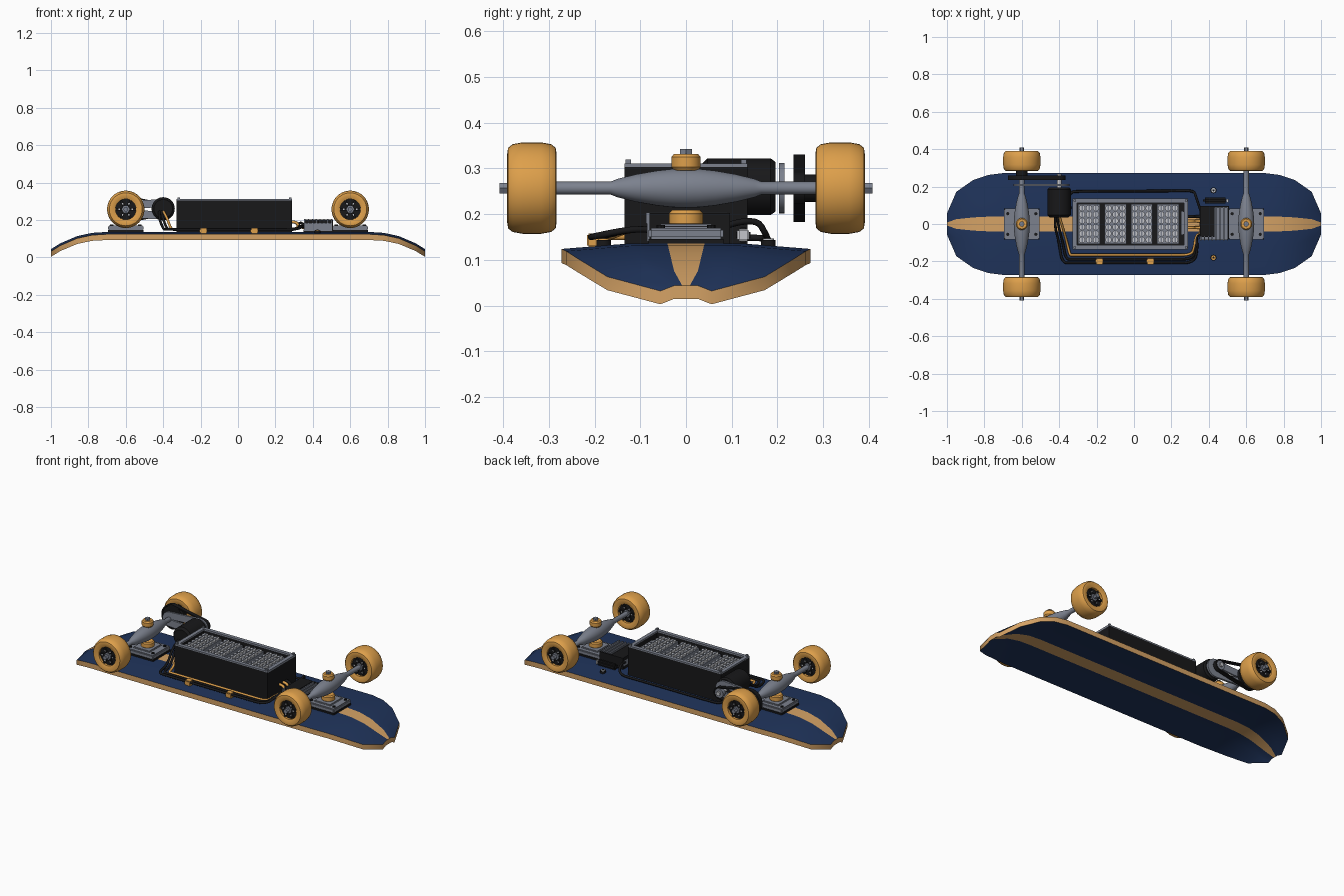
import bpy, bmesh, math
from mathutils import Matrix, Vector

cube = bpy.data.objects.get("Cube")
if cube:
    bpy.data.objects.remove(cube, do_unlink=True)

def material(name, *rgb):
    m = bpy.data.materials.new(name)
    m.use_nodes = True
    m.diffuse_color = (*rgb, 1)
    m.node_tree.nodes["Principled BSDF"].inputs["Base Color"].default_value = (*rgb, 1)
    return m

NAVY = material("navy grip", .014, .034, .105)
WOOD = material("light wood", .66, .36, .13)
ORANGE = material("amber rubber", .73, .35, .07)
GREY = material("blue grey metal", .2, .22, .27)
BLACK = material("black plastic", .009, .009, .01)
LIGHT = material("pale steel", .55, .56, .59)

def finish(name, bm, *mats):
    bmesh.ops.recalc_face_normals(bm, faces=bm.faces)
    mesh = bpy.data.meshes.new(name)
    bm.to_mesh(mesh)
    bm.free()
    for m in mats:
        mesh.materials.append(m)
    ob = bpy.data.objects.new(name, mesh)
    bpy.context.collection.objects.link(ob)
    bpy.ops.object.select_all(action='DESELECT')
    ob.select_set(True)
    bpy.context.view_layer.objects.active = ob
    bpy.ops.object.shade_smooth_by_angle(angle=math.radians(35))

def add_box(bm, x, y, z):
    """Box from (min, max) ranges."""
    size = [b - a for a, b in (x, y, z)]
    mid = [(a + b) / 2 for a, b in (x, y, z)]
    place = Matrix.Translation(mid) @ Matrix.Diagonal((*size, 1))
    return bmesh.ops.create_cube(bm, size=1, matrix=place)["verts"]

def box(name, x, y, z, mat, bevel=0):
    bm = bmesh.new()
    add_box(bm, x, y, z)
    if bevel:
        bmesh.ops.bevel(bm, geom=bm.edges[:], offset=bevel, segments=2, affect='EDGES')
    finish(name, bm, mat)

def bridge(bm, a, b):
    for i in range(len(a)):
        bm.faces.new((a[i - 1], a[i], b[i], b[i - 1]))

def lathe(name, profile, loc, mat, axis='Y', segs=32, closed=False):
    """Revolve (radius, height) points about the axis through loc."""
    bm = bmesh.new()
    rings = []
    for r, h in profile:
        turn = [(r * math.cos(a), r * math.sin(a)) for a in
                (math.tau * i / segs for i in range(segs))]
        rings.append([bm.verts.new(Vector(loc) + Vector((c, h, s) if axis == 'Y' else (c, s, h)))
                      for c, s in turn])
    for a, b in zip(rings, rings[1:]):
        bridge(bm, a, b)
    if closed:
        bridge(bm, rings[-1], rings[0])
    else:
        bm.faces.new(rings[0])
        bm.faces.new(rings[-1])
    finish(name, bm, mat)

def rod(name, r, h0, h1, loc, mat, axis='Y', segs=24):
    lathe(name, [(r, h0), (r, h1)], loc, mat, axis, segs)

def link(name, xa, ra, xb, rb, z, y0, y1, mat, wall):
    """Band wrapped round two circles, extruded in y."""
    bm = bmesh.new()
    loops = []
    for inset, y in ((0, y0), (0, y1), (wall, y1), (wall, y0)):
        ends = ((xa, ra - inset, .5), (xb, rb - inset, -.5))
        loops.append([bm.verts.new((x + r * math.cos(a), y, z + r * math.sin(a)))
                      for x, r, k in ends for a in (math.pi * (k + i / 16) for i in range(17))])
    for i in range(4):
        bridge(bm, loops[i - 1], loops[i])
    finish(name, bm, mat)

def cable(name, pts, r, mat):
    cu = bpy.data.curves.new(name, 'CURVE')
    cu.dimensions = '3D'
    cu.bevel_depth, cu.bevel_resolution, cu.resolution_u = r, 2, 6
    sp = cu.splines.new('NURBS')
    sp.points.add(len(pts) - 1)
    for p, co in zip(sp.points, pts):
        p.co = (*co, 1)
    sp.use_endpoint_u, sp.order_u = True, 3
    cu.materials.append(mat)
    bpy.context.collection.objects.link(bpy.data.objects.new(name, cu))

# Deck: stations along x, flat middle with edges that dip, stripe along the centre
half = [(0, .272), (.35, .272), (.7, .272), (.78, .262), (.86, .235), (.95, .172), (1, .056)]
bm = bmesh.new()
rows = []
for x, w in [(-x, w) for x, w in half[:0:-1]] + half:
    t = max(0, (abs(x) - .7) / .3)
    rows.append([[bm.verts.new((x, w * f, .105 - .09 * t ** 2.3 + thick - (.012 if abs(f) == 1 else 0)))
                  for f in (-1, -.45, -.15, .15, .45, 1)] for thick in (.031 - .002 * t, 0)])
for a, b in zip(rows, rows[1:]):
    for k in (0, 1):
        for i in range(5):
            f = bm.faces.new((a[k][i], a[k][i + 1], b[k][i + 1], b[k][i]))
            f.material_index = int(i == 2)
    for i in (0, 5):
        bm.faces.new((a[0][i], a[1][i], b[1][i], b[0][i])).material_index = 1
for top, low in (rows[0], rows[-1]):
    for i in range(5):
        bm.faces.new((top[i], top[i + 1], low[i + 1], low[i])).material_index = 1
finish("deck", bm, NAVY, WOOD)

# Trucks and wheels
AX = .257
for sx, end in ((-1, "right"), (1, "left")):
    x = .6 * sx
    box(end + "_riser_pad", (x - .094, x + .094), (-.082, .082), (.13, .146), BLACK)
    box(end + "_baseplate", (x - .094, x + .094), (-.082, .082), (.145, .17), GREY, .005)
    box(end + "_baseplate_step", (x - .055, x + .055), (-.06, .06), (.168, .178), GREY, .004)
    for dx in (-.075, .075):
        for y in (-.055, .055):
            rod(end + "_mount_bolt", .009, .165, .176, (x + dx, y, 0), BLACK, 'Z', 8)
    side = [(.014, .29), (.014, .165), (.02, .15), (.03, .11), (.038, .065), (.042, .03)]
    lathe(end + "_hanger", side + [(.043, 0)] + [(r, -h) for r, h in side[::-1]], (x, 0, AX), GREY)
    rod(end + "_axle", .009, -.408, .408, (x, 0, AX), GREY)
    for part, z, r in (("lower", .172, .037), ("upper", .295, .032)):
        lathe(f"{end}_{part}_bushing", [(r - .006, z), (r, z + .008), (r, z + .03),
                                        (r - .006, z + .037)], (x, 0, 0), ORANGE, 'Z')
    rod(end + "_kingpin_nut", .015, .328, .343, (x, 0, 0), GREY, 'Z', 6)
    for sy in (-1, 1):
        c = (x, .337 * sy, AX)
        lip = [(.055, -.046), (.075, -.054), (.088, -.052), (.096, -.042), (.1, -.02)]
        lathe(end + "_wheel", lip + [(r, -h) for r, h in lip[::-1]], c, ORANGE, segs=40, closed=True)
        rod(end + "_hub", .056, -.032, .032, c, BLACK)
        rod(end + "_hub_bearing", .02, -.044, .044, c, GREY)
        rod(end + "_axle_nut", .013, -.012, .012, (x, .396 * sy, AX), GREY, segs=6)
        spokes, bolts = bmesh.new(), bmesh.new()
        for i in range(6):
            for bm, r, h, w in ((spokes, (.018, .054), .042, .006), (bolts, (.03, .038), .044, .004)):
                turn = Matrix.Translation(c) @ Matrix.Rotation(i * math.tau / 6, 4, 'Y')
                bmesh.ops.transform(bm, matrix=turn, verts=add_box(bm, r, (-h, h), (-w, w)))
        finish(end + "_hub_spokes", spokes, BLACK)
        finish(end + "_hub_bolts", bolts, LIGHT)

# Motor drive
lathe("motor", [(.05, .035), (.062, .047), (.062, .185), (.054, .196)], (-.4, 0, .26), BLACK)
link("motor_mount", -.6, .043, -.4, .055, AX, .203, .215, GREY, .0425)
link("drive_belt", -.6, .074, -.4, .035, AX, .235, .26, BLACK, .007)
rod("wheel_pulley", .066, .238, .257, (-.6, 0, AX), BLACK)
rod("pulley_collar", .03, .255, .29, (-.6, 0, AX), BLACK)
rod("motor_pulley", .027, .236, .259, (-.4, 0, AX), GREY)
rod("motor_shaft", .012, .19, .268, (-.4, 0, AX), LIGHT)

# Battery case: tray, rim and cell modules
case, rim = bmesh.new(), bmesh.new()
add_box(case, (-.328, .29), (-.135, .135), (.13, .262))
for bm, t, z in ((case, .005, (.25, .303)), (rim, .011, (.3, .311))):
    for s in (-1, 1):
        y, x = s * (.135 - t), -.019 + s * (.309 - t)
        add_box(bm, (-.328, .29), (y - t, y + t), z)
        add_box(bm, (x - t, x + t), (-.135 + 2 * t, .135 - 2 * t), z)
for x in (-.317, .279):
    for y in (-.126, .126):
        add_box(rim, (x - .006, x + .006), (y - .006, y + .006), (.31, .32))
finish("battery_case", case, BLACK)
finish("battery_rim", rim, GREY)
cells, straps, trays = bmesh.new(), bmesh.new(), bmesh.new()
for m in range(4):
    x0 = -.299 + m * .141
    add_box(trays, (x0, x0 + .117), (-.106, .106), (.26, .288))
    for i in range(3):
        cx = x0 + .0215 + i * .037
        add_box(straps, (cx - .004, cx + .004), (-.1, .1), (.285, .3))
        for j in range(6):
            at = Matrix.Translation((cx, -.085 + j * .034, .284))
            bmesh.ops.create_cone(cells, cap_ends=True, segments=14, radius1=.0165,
                                  radius2=.0165, depth=.026, matrix=at)
finish("battery_trays", trays, GREY)
finish("battery_cells", cells, LIGHT)
finish("cell_straps", straps, GREY)
box("case_connector", (.25, .266), (-.06, .07), (.26, .28), GREY, .003)

# Speed controller with fins, and the power button
box("controller", (.352, .503), (-.085, .09), (.14, .184), GREY)
box("controller_foot", (.35, .507), (-.08, .09), (.13, .15), BLACK)
box("controller_cover", (.352, .43), (-.07, .09), (.183, .203), BLACK)
box("controller_back", (.352, .507), (.089, .096), (.135, .203), BLACK)
box("controller_end", (.502, .507), (-.08, .09), (.14, .203), BLACK)
bm = bmesh.new()
for i in range(8):
    x = .354 + i * .0205
    add_box(bm, (x, x + .006), (-.087, -.068 if i < 4 else .09), (.18, .204))
finish("controller_fins", bm, GREY)
box("power_button_body", (.37, .5), (.109, .141), (.138, .171), BLACK, .01)
box("power_button", (.495, .505), (.112, .138), (.141, .168), LIGHT, .004)
for y, c in ((.18, LIGHT), (-.18, ORANGE)):
    rod("port_ring", .016, .128, .143, (.425, y, 0), BLACK, 'Z', 20)
    rod("port_cap", .012, .13, .147, (.425, y, 0), c, 'Z', 20)
    rod("port_pin", .006, .13, .149, (.425, y, 0), BLACK, 'Z', 12)

# Cables and clips
for name, d, c in (("outer", 0, BLACK), ("middle", .02, BLACK), ("inner", .042, ORANGE)):
    y, x, z = -.208 + d, .325 - d * .4, .15
    cable(name + "_phase_cable", [(-.42 + d / 2, .04, .245), (-.425 + d, -.01, .22),
          (-.4 + d, -.1, z), (-.385 + d, y, z), (-.33, y, z), (.2, y, z), (x, y, z),
          (x + .015, -.12, .168), (.33, -.06, .165), (.36, -.04, .165)], .007, c)
cable("rear_cable", [(-.34, .08, .15), (-.36, .17, .148), (-.28, .176, .146), (.2, .176, .146),
                     (.32, .18, .146), (.33, .15, .2), (.36, .06, .165)], .007, BLACK)
for y, c in ((-.02, ORANGE), (.015, ORANGE), (.04, BLACK)):
    cable("power_lead", [(.285, y, .19), (.315, y, .19), (.325, y, .16), (.36, y, .16)], .008, c)
for x in (-.185, .087):
    box("cable_clip", (x - .02, x + .02), (-.217, -.18), (.128, .158), ORANGE, .004)
